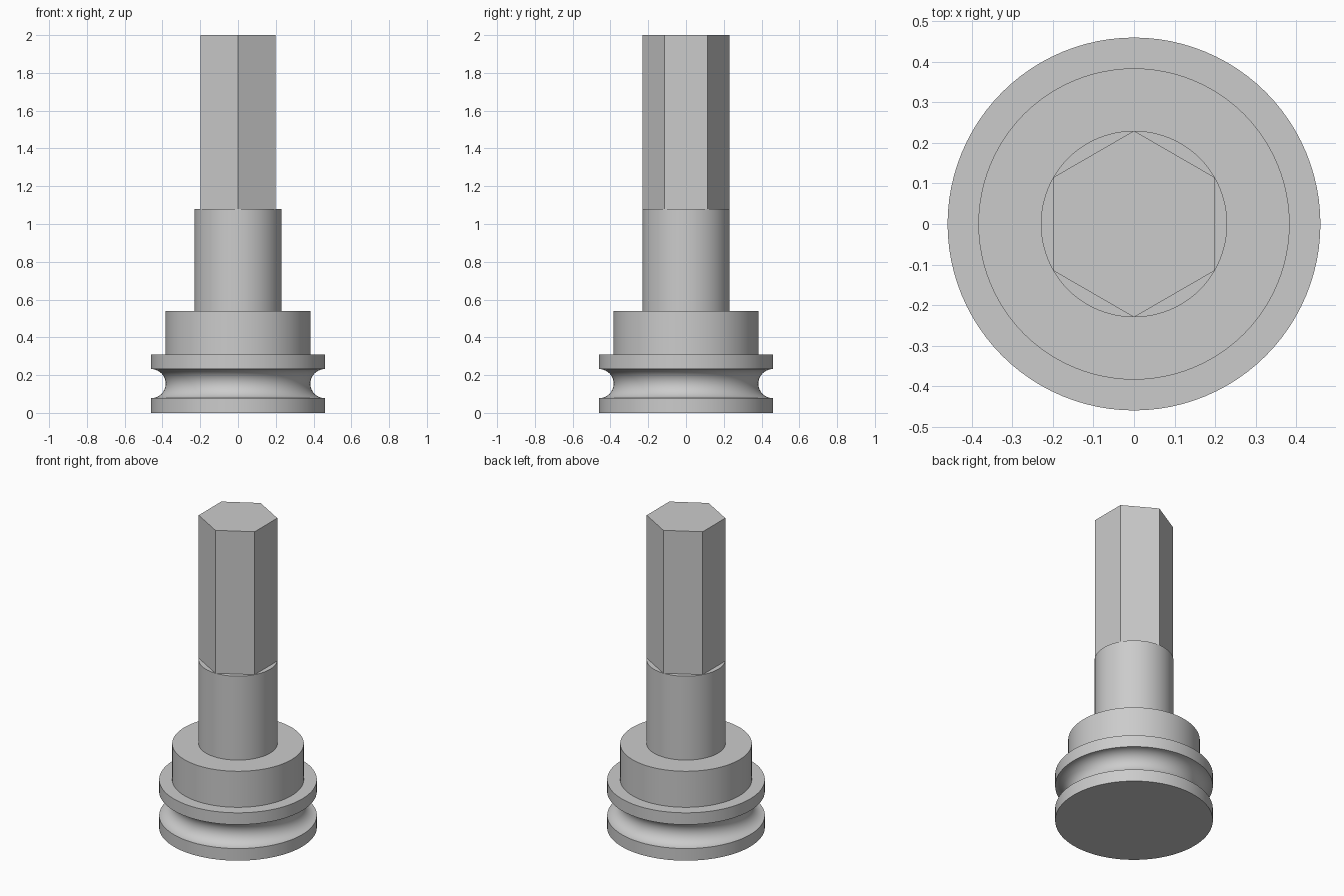
import bpy
import bmesh
from math import sin, cos, pi, radians
from mathutils import Vector

cube = bpy.data.objects.get("Cube")
if cube:
    bpy.data.objects.remove(cube, do_unlink=True)

steel = bpy.data.materials.new("plain grey")
GREY = (0.6, 0.6, 0.6, 1)
steel.diffuse_color = GREY
steel.use_nodes = True
steel.node_tree.nodes["Principled BSDF"].inputs["Base Color"].default_value = GREY


def finish(name, bm):
    """Turn a bmesh into a grey object with sharp edges kept."""
    bmesh.ops.recalc_face_normals(bm, faces=bm.faces)
    mesh = bpy.data.meshes.new(name)
    bm.to_mesh(mesh)
    bm.free()
    mesh.materials.append(steel)
    obj = bpy.data.objects.new(name, mesh)
    bpy.context.collection.objects.link(obj)
    bpy.ops.object.select_all(action='DESELECT')
    obj.select_set(True)
    bpy.context.view_layer.objects.active = obj
    bpy.ops.object.shade_smooth_by_angle(angle=radians(30))
    return obj


def lathe(name, profile, steps=96):
    """Revolve (radius, height) points round the z axis."""
    bm = bmesh.new()
    verts = [bm.verts.new((r, 0, z)) for r, z in profile]
    edges = [bm.edges.new(pair) for pair in zip(verts, verts[1:])]
    bmesh.ops.spin(bm, geom=verts + edges, cent=(0, 0, 0), axis=(0, 0, 1),
                   angle=2 * pi, steps=steps, use_duplicate=False)
    bmesh.ops.remove_doubles(bm, verts=bm.verts, dist=0.0001)
    return finish(name, bm)


FLANGE, COLLAR, SHANK = 0.46, 0.384, 0.23
GROOVE_Z, GROOVE_R = 0.155, 0.077

# Grooved base, collar and round shank as one turned body
groove = [(FLANGE - GROOVE_R * sin(pi * i / 20), GROOVE_Z - GROOVE_R * cos(pi * i / 20))
          for i in range(21)]
lathe("turned_body", [(0, 0), (FLANGE, 0)] + groove + [
    (FLANGE, 0.308), (COLLAR, 0.308), (COLLAR, 0.54),
    (SHANK, 0.54), (SHANK, 1.08), (0, 1.08)])

# Hexagonal drive with corners facing front and back
bm = bmesh.new()
ring = [bm.verts.new((SHANK * sin(i * pi / 3), SHANK * cos(i * pi / 3), 0.9))
        for i in range(6)]
base = bm.faces.new(ring)
top = bmesh.ops.extrude_face_region(bm, geom=[base])["geom"]
bmesh.ops.translate(bm, vec=Vector((0, 0, 1.1)),
                    verts=[v for v in top if isinstance(v, bmesh.types.BMVert)])
if not base.is_valid or len(bm.faces) < 8:
    bm.faces.new(ring)
finish("hex_drive", bm)
